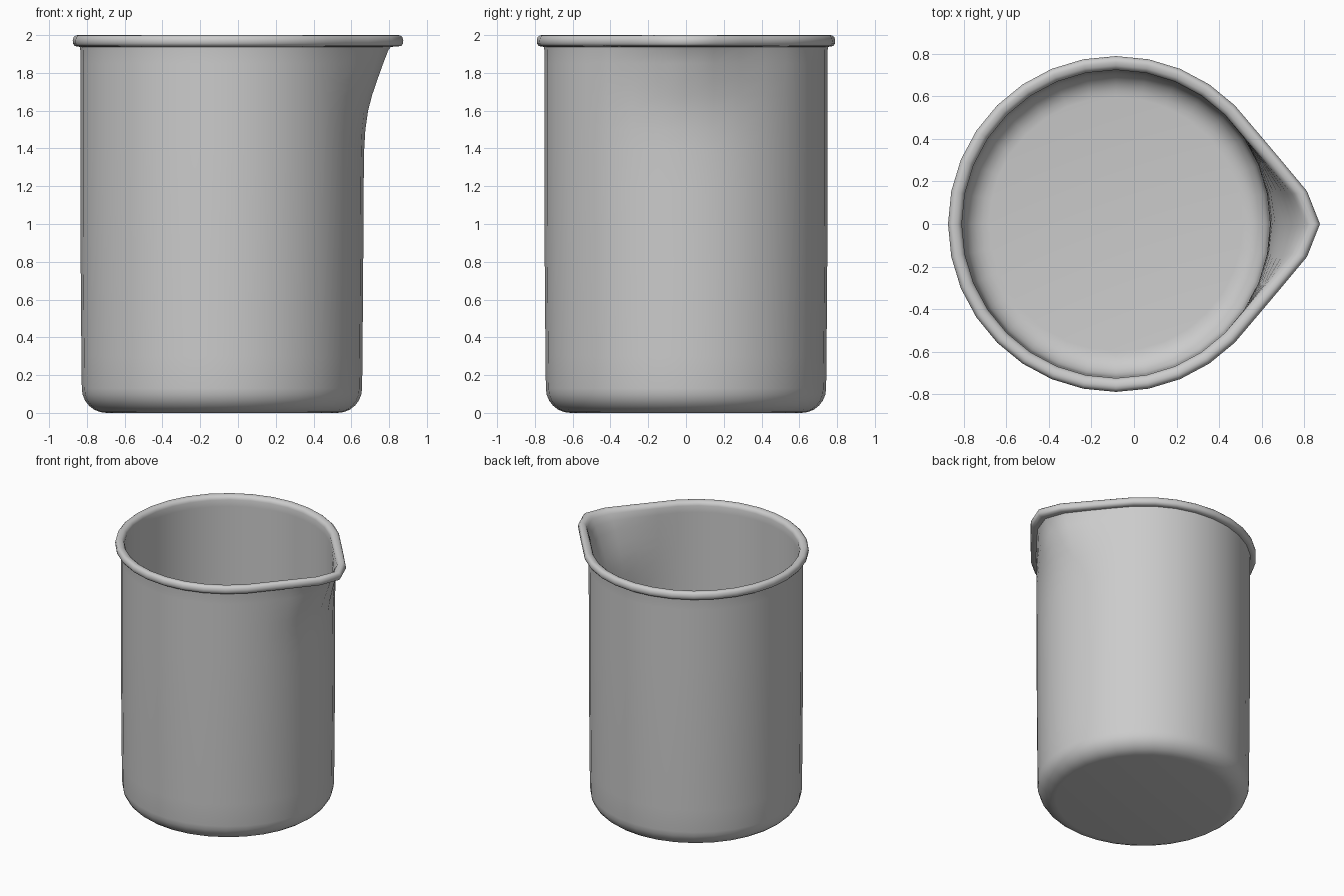
import bpy, bmesh, math

if "Cube" in bpy.data.objects:
    bpy.data.objects.remove(bpy.data.objects["Cube"])

SEG = 32
CX = -0.085                      # vessel axis, offset by the spout
SPOUT = {0: 1.0, 1: 0.73, 2: 0.27, 3: 0.02}   # pull by step away from the tip
PULL = 0.17


def corner(r, z, rad, steps=6):
    """Rounded floor-to-wall corner, from floor outwards, as (radius, z, pull)."""
    return [(r - rad + rad * math.sin(a), z + rad - rad * math.cos(a), 0)
            for a in (math.pi / 2 * i / steps for i in range(steps + 1))]


# Spout pull along the wall height
wall = [(1.40, 0.02), (1.50, 0.055), (1.60, 0.14), (1.68, 0.26),
        (1.76, 0.42), (1.85, 0.61), (1.92, 0.77)]

# Outer skin, rolled rim, inner skin
outer = corner(0.742, 0.0, 0.13) + [(0.744, 0.3, 0), (0.748, 0.8, 0), (0.75, 1.2, 0)]
outer += [(0.75, z, k) for z, k in wall]
rim = [(0.752, 1.938, 0.84), (0.765, 1.939, 0.94), (0.78, 1.943, 1), (0.789, 1.956, 1),
       (0.79, 1.972, 1), (0.786, 1.988, 1), (0.775, 1.998, 1), (0.762, 2.0, 1),
       (0.745, 1.997, 1), (0.731, 1.987, 1), (0.725, 1.97, 0.95)]
inner = [(0.725, z, k) for z, k in reversed(wall)]
inner += [(0.725, 1.2, 0), (0.723, 0.8, 0), (0.719, 0.3, 0)]
inner += list(reversed(corner(0.717, 0.025, 0.12)))

# Loft the rings into one closed shell
bm = bmesh.new()
rings = []
for r, z, k in outer + rim + inner:
    ring = []
    for i in range(SEG):
        a = 2 * math.pi * i / SEG
        dx = PULL * k * SPOUT.get(min(i, SEG - i), 0)
        ring.append(bm.verts.new((CX + r * math.cos(a) + dx, r * math.sin(a), z)))
    rings.append(ring)
for lo, hi in zip(rings, rings[1:]):
    for i in range(SEG):
        j = (i + 1) % SEG
        bm.faces.new((lo[i], lo[j], hi[j], hi[i]))

# Underside and inside floor
bm.faces.new(list(reversed(rings[0])))
bm.faces.new(rings[-1])
bmesh.ops.recalc_face_normals(bm, faces=bm.faces)

mesh = bpy.data.meshes.new("beaker")
bm.to_mesh(mesh)
bm.free()
beaker = bpy.data.objects.new("beaker", mesh)
bpy.context.collection.objects.link(beaker)
bpy.context.view_layer.objects.active = beaker
beaker.select_set(True)
bpy.ops.object.shade_smooth_by_angle(angle=math.radians(50))
